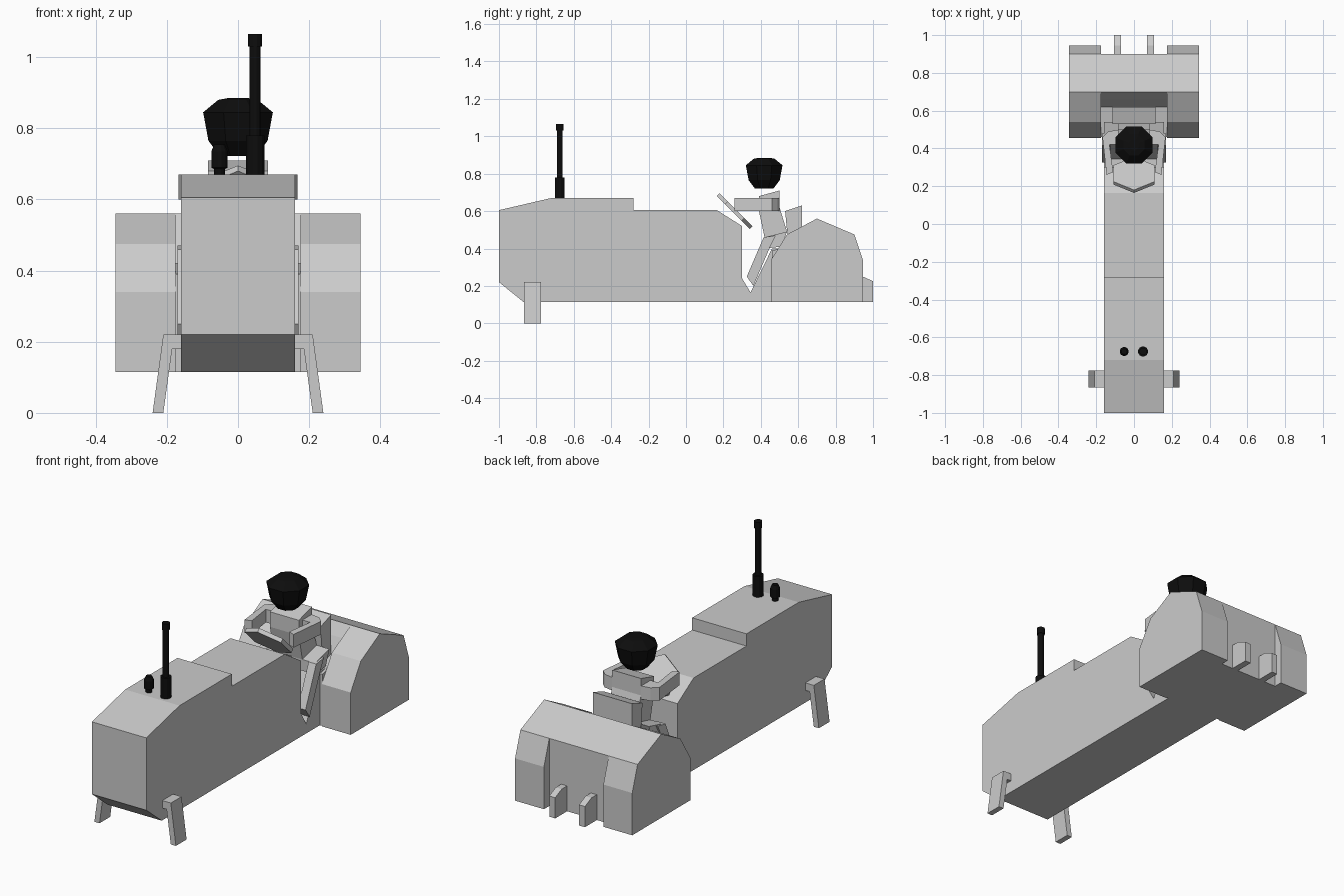
import bpy, bmesh, math
from mathutils import Matrix, Vector

if "Cube" in bpy.data.objects:
    bpy.data.objects.remove(bpy.data.objects["Cube"])

black = bpy.data.materials.new("black")
black.diffuse_color = (0.004, 0.004, 0.004, 1)
black.use_nodes = True
black.node_tree.nodes["Principled BSDF"].inputs["Base Color"].default_value = black.diffuse_color


def finish(name, bm, mirror=False, mat=None):
    bmesh.ops.recalc_face_normals(bm, faces=bm.faces)
    me = bpy.data.meshes.new(name)
    bm.to_mesh(me)
    bm.free()
    ob = bpy.data.objects.new(name, me)
    bpy.context.collection.objects.link(ob)
    if mirror:
        ob.modifiers.new("mirror", 'MIRROR').use_clip = False
    if mat:
        me.materials.append(mat)
    return ob


def prism(name, pts, a, b, axis='x', mirror=False):
    """Extrude a 2D profile from a to b along the given axis."""
    order = {'x': lambda u, v, t: (t, u, v),
             'y': lambda u, v, t: (u, t, v),
             'z': lambda u, v, t: (u, v, t)}[axis]
    bm = bmesh.new()
    face = bm.faces.new([bm.verts.new(order(u, v, a)) for u, v in pts])
    new = bmesh.ops.extrude_face_region(bm, geom=[face], use_keep_orig=True)["geom"]
    step = Vector(order(0, 0, b - a))
    bmesh.ops.translate(bm, vec=step, verts=[g for g in new if isinstance(g, bmesh.types.BMVert)])
    return finish(name, bm, mirror)


def lathe(name, profile, x, y, sides, mat=None):
    """Capped stack of rings: profile is (radius, z) from bottom to top."""
    bm = bmesh.new()
    rings = []
    for r, z in profile:
        rings.append([bm.verts.new((x + r * math.cos(t), y + r * math.sin(t), z))
                      for t in (2 * math.pi * (i + 0.5) / sides for i in range(sides))])
    for lo, hi in zip(rings, rings[1:]):
        for i in range(sides):
            j = (i + 1) % sides
            bm.faces.new((lo[i], lo[j], hi[j], hi[i]))
    bm.faces.new(rings[0])
    bm.faces.new(rings[-1])
    return finish(name, bm, mat=mat)


# Long hood and chassis with the foot well notch
prism("hood_body", [(-1, 0.22), (-1, 0.605), (-0.72, 0.67), (-0.28, 0.67), (-0.28, 0.605),
                    (0.165, 0.605), (0.30, 0.52), (0.30, 0.24), (0.345, 0.165),
                    (0.46, 0.40), (0.52, 0.40), (0.52, 0.115), (-0.87, 0.115)], -0.16, 0.16)

# Rear deck between the fenders
prism("rear_deck", [(0.46, 0.115), (0.46, 0.39), (0.62, 0.42), (0.66, 0.50), (0.70, 0.56),
                    (0.90, 0.475), (0.90, 0.115)], -0.175, 0.175)

# Rear fenders
prism("rear_fender", [(0.455, 0.115), (0.455, 0.34), (0.54, 0.475), (0.70, 0.56),
                      (0.90, 0.475), (0.945, 0.34), (0.945, 0.115)], 0.175, 0.345, mirror=True)

# Rear hitch brackets
prism("hitch_bracket", [(0.88, 0.115), (0.88, 0.25), (0.945, 0.25), (1.0, 0.225), (1.0, 0.115)],
      0.07, 0.105, mirror=True)

# Front legs
prism("front_leg", [(0.15, 0.22), (0.21, 0.22), (0.24, 0), (0.21, 0), (0.185, 0.18), (0.15, 0.18)],
      -0.865, -0.775, 'y', mirror=True)

# Seat back
prism("seat_back", [(0.55, 0.39), (0.53, 0.60), (0.62, 0.63), (0.62, 0.40)], -0.115, 0.115)

# Driver: torso, arms, thighs, shins
prism("torso", [(0.42, 0.46), (0.54, 0.49), (0.50, 0.62), (0.50, 0.71), (0.39, 0.68), (0.39, 0.60)],
      -0.085, 0.085)
prism("arm", [(0.08, 0.42), (0.08, 0.50), (0.135, 0.49), (0.167, 0.46), (0.145, 0.26),
              (0.11, 0.275), (0.13, 0.42)], 0.60, 0.67, 'z', mirror=True)
prism("thigh", [(0.42, 0.46), (0.54, 0.49), (0.51, 0.41), (0.42, 0.40)], 0.02, 0.16, mirror=True)
prism("shin", [(0.325, 0.25), (0.415, 0.46), (0.48, 0.47), (0.45, 0.41), (0.36, 0.20)],
      0.125, 0.17, mirror=True)

# Driver's headgear
lathe("headgear", [(0.055, 0.722), (0.09, 0.765), (0.106, 0.845), (0.06, 0.88), (0.03, 0.885)],
      0, 0.418, 8, black)

# Steering wheel: tilted hexagonal plate
bm = bmesh.new()
bmesh.ops.create_cone(bm, cap_ends=True, segments=6, radius1=0.124, radius2=0.124, depth=0.022,
                      matrix=Matrix.Translation((0, 0.26, 0.60)) @ Matrix.Rotation(math.radians(-45), 4, 'X'))
finish("steering_wheel", bm)

# Exhaust stack and air intake
lathe("exhaust_stack", [(0.027, 0.62), (0.027, 0.78), (0.016, 0.78), (0.016, 1.03),
                        (0.02, 1.03), (0.02, 1.065)], 0.048, -0.675, 12, black)
lathe("air_intake", [(0.016, 0.65), (0.016, 0.685), (0.024, 0.69), (0.024, 0.735), (0.015, 0.755)],
      -0.052, -0.675, 12, black)
